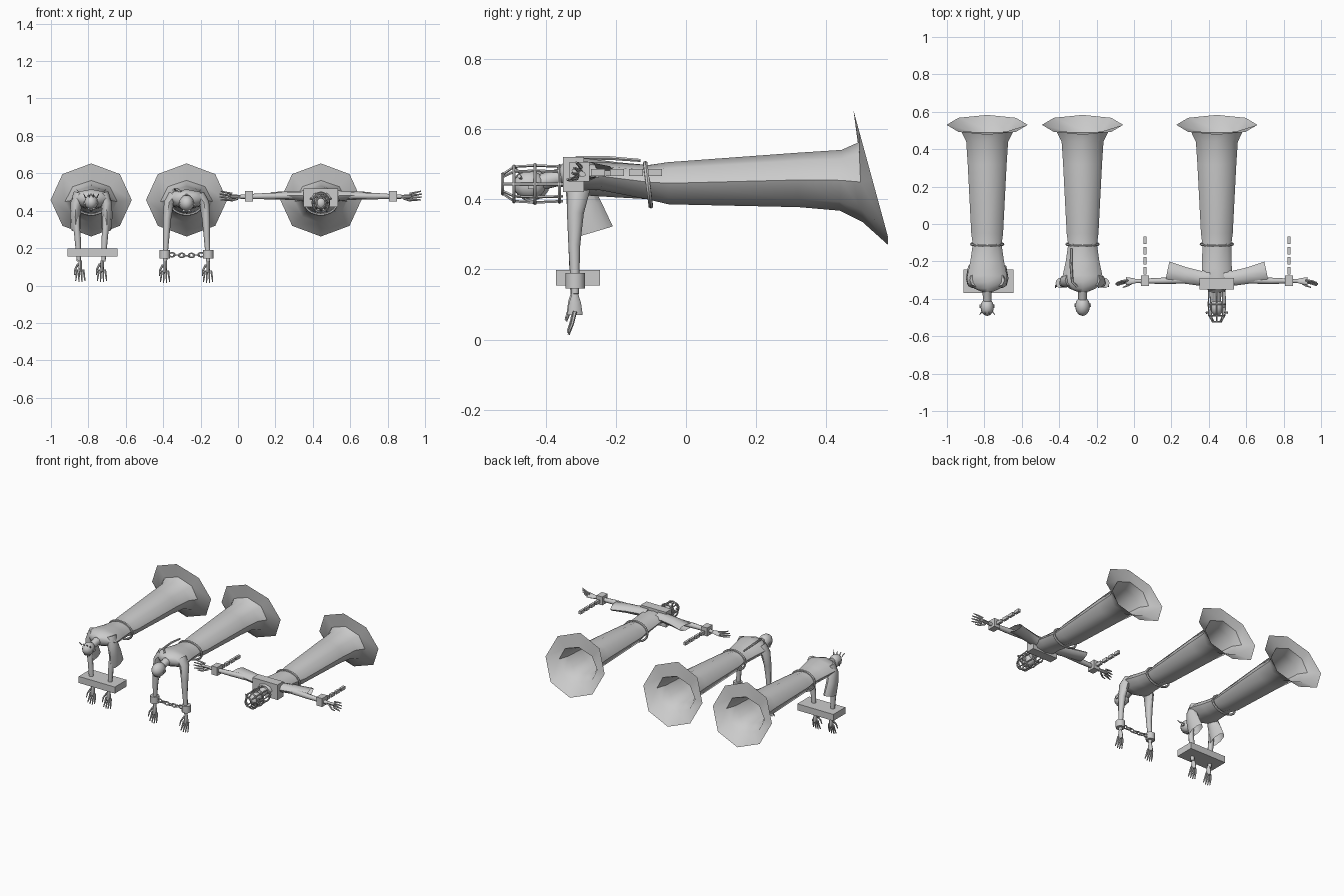
import bpy, bmesh, math
from mathutils import Vector, Matrix

old = bpy.data.objects.get("Cube")
if old:
    bpy.data.objects.remove(old, do_unlink=True)

grey = bpy.data.materials.new("plain_grey")
grey.use_nodes = True
grey.diffuse_color = (0.6, 0.6, 0.6, 1)
grey.node_tree.nodes["Principled BSDF"].inputs["Base Color"].default_value = (0.6, 0.6, 0.6, 1)


def finish(name, bm, smooth=True):
    bmesh.ops.recalc_face_normals(bm, faces=bm.faces)
    me = bpy.data.meshes.new(name)
    bm.to_mesh(me)
    bm.free()
    me.materials.append(grey)
    ob = bpy.data.objects.new(name, me)
    bpy.context.collection.objects.link(ob)
    if smooth:
        bpy.ops.object.select_all(action='DESELECT')
        ob.select_set(True)
        bpy.context.view_layer.objects.active = ob
        bpy.ops.object.shade_smooth_by_angle(angle=math.radians(50))
    return ob


def add_tube(bm, pts, ref, sides=8, caps=(True, True), loop=False):
    """Sweep elliptical rings along points of (position, radius a, radius b)."""
    ref, n, rings = Vector(ref), len(pts), []
    for i, (p, ra, rb) in enumerate(pts):
        a = pts[(i - 1) % n if loop else max(i - 1, 0)][0]
        b = pts[(i + 1) % n if loop else min(i + 1, n - 1)][0]
        t = (Vector(b) - Vector(a)).normalized()
        u = ref.cross(t).normalized()
        v = t.cross(u)
        rings.append([bm.verts.new(Vector(p) + u * ra * math.cos(k * math.tau / sides)
                                   + v * rb * math.sin(k * math.tau / sides)) for k in range(sides)])
    for i in range(n if loop else n - 1):
        r, s = rings[i], rings[(i + 1) % n]
        for k in range(sides):
            bm.faces.new((r[k], r[(k + 1) % sides], s[(k + 1) % sides], s[k]))
    if not loop:
        for ring, cap in ((rings[0], caps[0]), (rings[-1], caps[1])):
            if cap:
                bm.faces.new(ring)


def tube(name, pts, ref, **kw):
    bm = bmesh.new()
    add_tube(bm, pts, ref, **kw)
    return finish(name, bm)


def add_hoop(bm, c, rx, rz, r, tilt=0, sides=6, n=20):
    """Closed hoop around the y axis, leaning by tilt."""
    pts = [((c[0] + rx * math.cos(a), c[1] + tilt * math.sin(a), c[2] + rz * math.sin(a)), r, r)
           for a in (k * math.tau / n for k in range(n))]
    add_tube(bm, pts, (0, 1, 0), sides=sides, loop=True)


def add_box(bm, c, size):
    bmesh.ops.create_cube(bm, size=1, matrix=Matrix.Translation(c) @ Matrix.Diagonal((*size, 1)))


def box(name, c, size):
    bm = bmesh.new()
    add_box(bm, c, size)
    return finish(name, bm, False)


def hand(name, wrist, d, s, side):
    """Palm with four curled fingers and a thumb; d points outward, s is the spread."""
    d, s, w = Vector(d), Vector(s), Vector(wrist)
    bend = d.cross(s) * side
    bm = bmesh.new()
    add_tube(bm, [(w, .009, .009), (w + d * .025, .01, .017), (w + d * .06, .009, .022)], bend.cross(d).cross(d))
    for k in range(4):
        o = s * (k - 1.5) * .011
        reach = .05 + .006 * (k in (1, 2))
        add_tube(bm, [(w + d * .05 + o, .006, .006), (w + d * .085 + o * 1.3 + bend * .008, .005, .005),
                      (w + d * (.06 + reach) + o * 1.5 + bend * .018, .003, .003)], s, sides=6)
    add_tube(bm, [(w + d * .02 - s * .012, .006, .006), (w + d * .05 - s * .028 + bend * .015, .005, .005),
                  (w + d * .078 - s * .03 + bend * .025, .003, .003)], bend, sides=6)
    finish(name, bm)


def robe(name, x, chest):
    # (y, bottom z, top z, half width): flared open hem up to the neck
    rows = [(.53, .255, .66, .217), (.497, .335, .562, .14), (.44, .367, .54, .112),
            (.32, .377, .532, .104), (-.05, .385, .505, .085), (-.11, .4, .497, .077)] + chest
    pts = [((x, y, (lo + hi) / 2), w, (hi - lo) / 2) for y, lo, hi, w in rows]
    tube(name + "_robe", pts, (0, 0, 1), caps=(False, True))
    bm = bmesh.new()
    add_hoop(bm, (x, -.108, .441), .085, .061, .007, -.008)
    finish(name + "_belt", bm)


def head(name, x, z, y=-.445, r=.036):
    tube(name + "_neck", [((x, -.33, .465), .034, .034), ((x, -.37, .46), .024, .024),
                          ((x, y, z), .022, .022)], (0, 0, 1))
    bm = bmesh.new()
    bmesh.ops.create_uvsphere(bm, u_segments=12, v_segments=8, radius=1,
                              matrix=Matrix.Translation((x, y, z)) @ Matrix.Diagonal((r, r * 1.3, r * 1.1, 1)))
    for sx in (-1, 1):
        add_box(bm, (x + sx * r, y + .005, z - .004), (.008, .02, .014))
    # nose and brow on the face, turned to the ground
    add_tube(bm, [((x, y - .015, z - r), .004, .006), ((x, y + .012, z - r * 1.25), .008, .008)], (0, 0, 1), sides=6)
    add_box(bm, (x, y - .018, z - r * .95), (r * 1.1, .008, .01))
    finish(name + "_head", bm)


hunched = [(-.2, .405, .505, .09), (-.28, .41, .515, .107), (-.315, .415, .515, .105),
           (-.345, .43, .505, .07), (-.36, .44, .49, .035)]
straight = [(-.24, .425, .505, .08), (-.31, .425, .505, .085), (-.345, .435, .505, .06), (-.36, .44, .49, .035)]

# Prisoner with both wrists in a board
x = -.785
robe("board_prisoner", x, hunched)
head("board_prisoner", x, .445)
for sx, tag in ((-1, "right"), (1, "left")):
    ax = x + sx * .066
    tube(f"board_prisoner_{tag}_sleeve",
         [((x + sx * .06, -.3, .49), .035, .035), ((x + sx * .08, -.305, .44), .03, .038),
          ((x + sx * .085, -.29, .38), .029, .05), ((x + sx * .083, -.268, .305), .027, .062)],
         (0, 1, 0), caps=(True, False))
    tube(f"board_prisoner_{tag}_arm",
         [((x + sx * .08, -.305, .44), .02, .02), ((x + sx * .078, -.318, .32), .017, .016),
          ((x + sx * .072, -.318, .25), .017, .016), ((ax, -.318, .13), .011, .011)], (0, 1, 0))
    hand(f"board_prisoner_{tag}_hand", (ax - sx * .008, -.318, .135), (0, 0, -1), (1, 0, 0), 1)
box("wrist_board", (-.778, -.307, .176), (.265, .125, .043))
bm = bmesh.new()
for k in range(4):
    px = x + (k - 1.5) * .02
    add_tube(bm, [((px, -.47, .47), .004, .004), ((px + (k - 1.5) * .007, -.485, .49), .002, .002)], (1, 0, 0), sides=5)
finish("board_prisoner_hair_tufts", bm)

# Prisoner with wrists chained together
x = -.275
robe("chained_prisoner", x, hunched)
head("chained_prisoner", x, .44, -.44, .04)
for sx, tag in ((-1, "right"), (1, "left")):
    tube(f"chained_prisoner_{tag}_arm",
         [((x + sx * .065, -.3, .48), .035, .035), ((x + sx * .095, -.305, .44), .027, .035),
          ((x + sx * .104, -.315, .36), .022, .024), ((x + sx * .108, -.318, .27), .017, .017),
          ((x + sx * .115, -.316, .13), .011, .011)], (0, 1, 0))
    tube(f"{tag}_wrist_cuff", [((x + sx * .116, -.315, .145), .028, .028),
                               ((x + sx * .116, -.315, .19), .028, .028)], (0, 1, 0), sides=12)
    hand(f"chained_prisoner_{tag}_hand", (x + sx * .115, -.316, .13), (0, 0, -1), (1, 0, 0), 1)
bm = bmesh.new()
for k in range(7):
    cx = x + (k - 3) * .026
    cz = .165 - .006 * (1 - abs(k - 3) / 3)
    flat = k % 2
    pts = []
    for a in (j * math.tau / 10 for j in range(10)):
        w = .011 * math.sin(a)
        pts.append(((cx + .017 * math.cos(a), -.315 + w * flat, cz + w * (1 - flat)), .004, .004))
    add_tube(bm, pts, (0, 1 - flat, flat), sides=6, loop=True)
finish("wrist_chain", bm)
tube("back_strap", [((x - .03, -.335, .5), .007, .007), ((x - .055, -.31, .516), .007, .007),
                    ((x - .062, -.22, .517), .008, .006), ((x - .06, -.13, .51), .006, .005)], (0, 0, 1), sides=6)

# Prisoner with spread arms, yoke and head cage
x = .443
robe("caged_prisoner", x, straight)
head("caged_prisoner", x, .44)
box("neck_yoke", (x, -.32, .47), (.185, .06, .1))
for sx, tag in ((-1, "right"), (1, "left")):
    tube(f"caged_prisoner_{tag}_sleeve",
         [((x + sx * .04, -.29, .475), .042, .032), ((x + sx * .09, -.29, .48), .04, .027),
          ((x + sx * .17, -.275, .482), .044, .024), ((x + sx * .265, -.255, .48), .055, .019)],
         (0, 0, 1), caps=(True, False))
    tube(f"caged_prisoner_{tag}_arm",
         [((x + sx * .15, -.3, .48), .018, .018), ((x + sx * .29, -.304, .478), .017, .017),
          ((x + sx * .43, -.305, .475), .011, .011)], (0, 0, 1))
    hand(f"caged_prisoner_{tag}_hand", (x + sx * .425, -.305, .475), (sx, 0, 0), (0, .35, .94), sx)
    box(f"{tag}_arm_shackle", (x + sx * .385, -.303, .478), (.042, .056, .056))
    bm = bmesh.new()
    for k in range(4):
        add_box(bm, (x + sx * .385, -.25 + k * .054, .475), (.016, .04, .02))
    finish(f"{tag}_shackle_chain", bm, False)
bm = bmesh.new()
for y, r in ((-.36, .047), (-.43, .05), (-.49, .046)):
    add_hoop(bm, (x, y, .443), r * .9, r * 1.1, .005)
for k in range(8):
    a = k * math.tau / 8
    cx, cz = math.cos(a), math.sin(a)
    add_tube(bm, [((x + cx * r, y, .443 + cz * r * 1.15), .004, .004)
                  for y, r in ((-.35, .043), (-.43, .046), (-.49, .043), (-.522, .024))], (cz, 0, -cx), sides=5)
add_hoop(bm, (x, -.522, .443), .024, .028, .005)
for sx in (-1, 1):
    add_tube(bm, [((x + sx * .04, -.47, .46), .005, .005), ((x + sx * .058, -.475, .465), .006, .006)], (0, 0, 1), sides=6)
finish("head_cage", bm)
